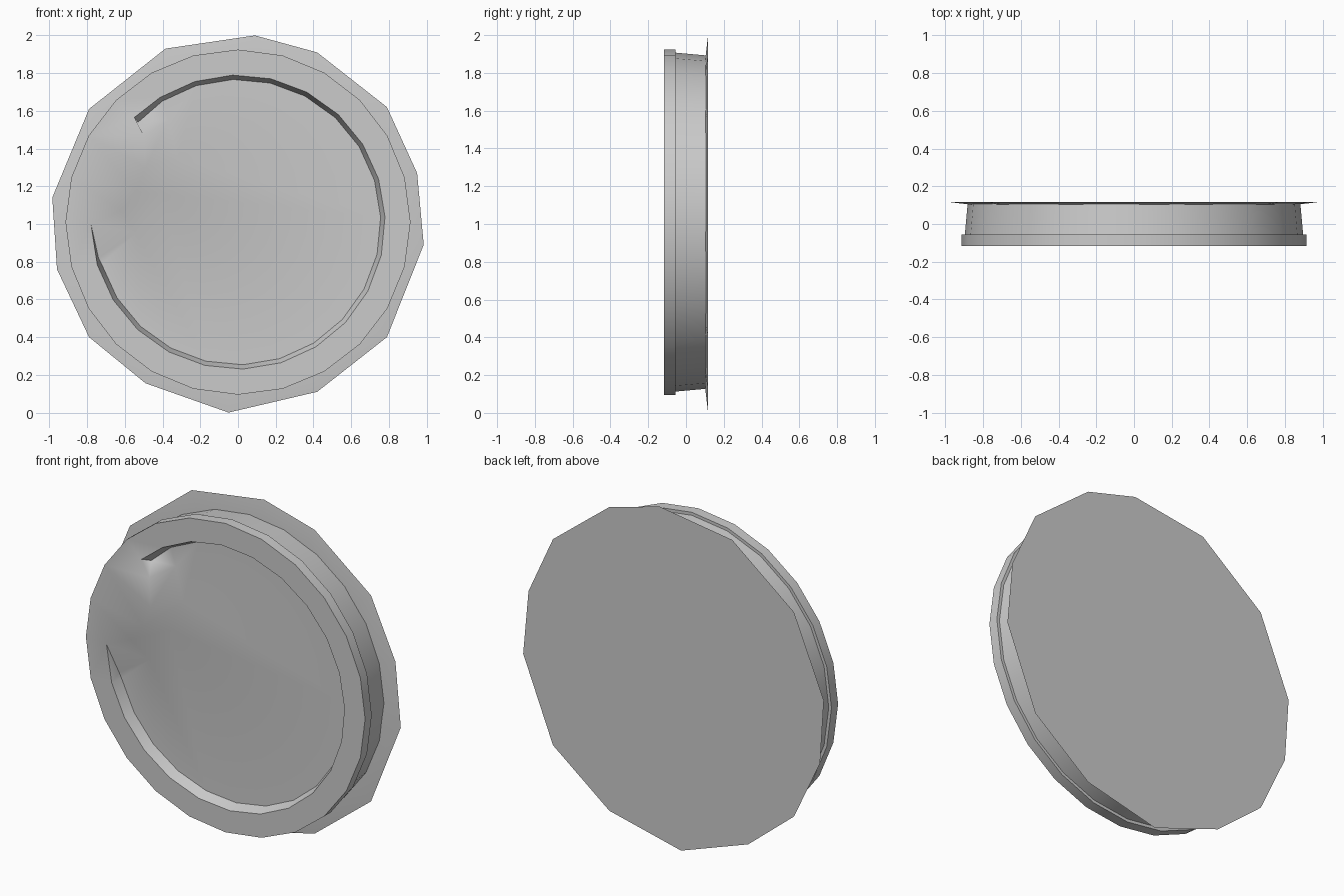
import bpy, bmesh, math

if "Cube" in bpy.data.objects:
    bpy.data.objects.remove(bpy.data.objects["Cube"])

CZ = 1.01                       # height of the disc axis
FRONT, STEP, LIP, BACK = -0.117, -0.055, 0.104, 0.117


def circle(r, y, n=24):
    return [(r * math.cos(2 * math.pi * i / n), y, CZ + r * math.sin(2 * math.pi * i / n))
            for i in range(n)]


def arc(r, y, a0, a1, n):
    angles = [math.radians(a0 + (a1 - a0) * i / (n - 1)) for i in range(n)]
    return [(r * math.cos(a), y, CZ + r * math.sin(a)) for a in angles]


def add_loop(bm, pts):
    return [bm.verts.new(p) for p in pts]


def bridge(bm, a, b):
    n = len(a)
    for i in range(n):
        j = (i + 1) % n
        bm.faces.new((a[i], a[j], b[j], b[i]))


def fill(bm, *loops):
    edges = []
    for lp in loops:
        for i, v in enumerate(lp):
            w = lp[(i + 1) % len(lp)]
            edges.append(bm.edges.get((v, w)) or bm.edges.new((v, w)))
    bmesh.ops.triangle_fill(bm, use_beauty=True, use_dissolve=False, edges=edges)


def finish(bm, name, angle=35):
    bmesh.ops.recalc_face_normals(bm, faces=bm.faces[:])
    me = bpy.data.meshes.new(name)
    bm.to_mesh(me)
    bm.free()
    ob = bpy.data.objects.new(name, me)
    bpy.context.collection.objects.link(ob)
    bpy.ops.object.select_all(action='DESELECT')
    ob.select_set(True)
    bpy.context.view_layer.objects.active = ob
    bpy.ops.object.shade_smooth_by_angle(angle=math.radians(angle))
    return ob


# Body: front rim, stepped side wall and shallow recess with a thumb bump
notch_top = [(-0.78, 1.00), (-0.62, 1.07), (-0.54, 1.17), (-0.49, 1.30), (-0.50, 1.47), (-0.55, 1.565)]
notch_floor = [(-0.74, 0.82), (-0.54, 0.95), (-0.41, 1.16), (-0.32, 1.35), (-0.37, 1.55), (-0.53, 1.54)]
top_pts = arc(0.78, FRONT, 122, -163, 20) + [(x, FRONT, z) for x, z in notch_top]
floor_pts = arc(0.757, STEP, 122, -163, 20) + [(x, STEP, z) for x, z in notch_floor]

bm = bmesh.new()
outer = add_loop(bm, circle(0.915, FRONT))
inner = add_loop(bm, top_pts)
floor = add_loop(bm, floor_pts)
step_out = add_loop(bm, circle(0.915, STEP))
step_in = add_loop(bm, circle(0.897, STEP))
drum_back = add_loop(bm, circle(0.882, 0.112))
bridge(bm, outer, step_out)
bridge(bm, step_out, step_in)
bridge(bm, step_in, drum_back)
bridge(bm, inner, floor)
fill(bm, outer, inner)
fill(bm, floor)
bm.faces.new(drum_back)
finish(bm, "rim_and_recess", 50)

# Back plate: thin low-sided flange, slightly bevelled towards the front
rim = [(0.09, 2.0), (0.42, 1.91), (0.79, 1.62), (0.95, 1.27), (0.985, 0.89), (0.79, 0.40),
       (0.42, 0.11), (-0.05, 0.0), (-0.49, 0.155), (-0.79, 0.40), (-0.96, 0.76),
       (-0.985, 1.14), (-0.79, 1.61), (-0.385, 1.93)]
bm = bmesh.new()
edge = add_loop(bm, [(x, BACK, z) for x, z in rim])
lip = add_loop(bm, [(x * 0.89, LIP, CZ + (z - CZ) * 0.89) for x, z in rim])
hub = bm.verts.new((0, BACK, CZ))
bridge(bm, edge, lip)
bm.faces.new(lip)
for i in range(len(edge)):
    bm.faces.new((edge[i], edge[(i + 1) % len(edge)], hub))
finish(bm, "back_plate")
